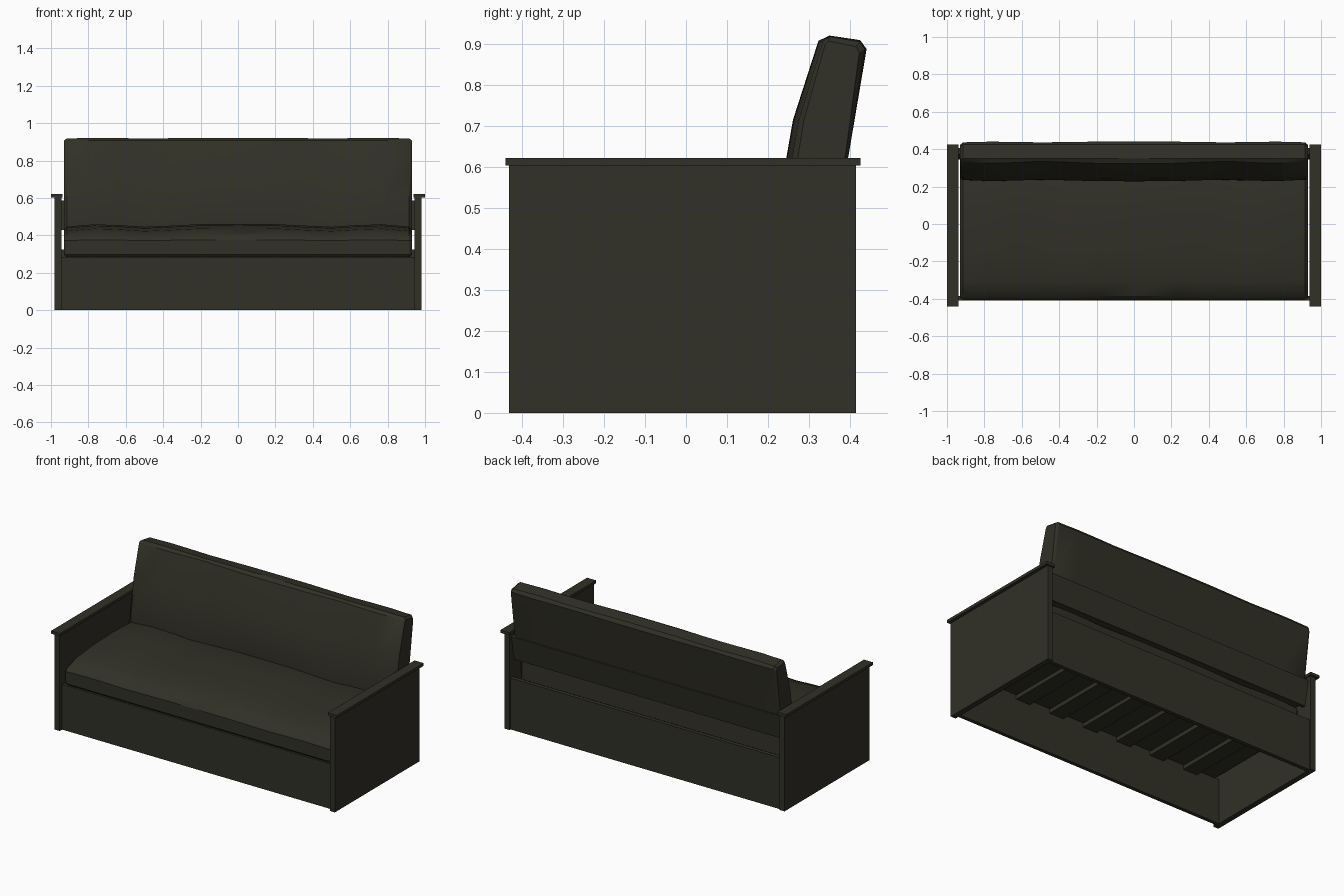
import bpy, bmesh, math

if "Cube" in bpy.data.objects:
    bpy.data.objects.remove(bpy.data.objects["Cube"])

olive = bpy.data.materials.new("dark_olive")
olive.diffuse_color = (0.031, 0.030, 0.020, 1)
olive.use_nodes = True
olive.node_tree.nodes["Principled BSDF"].inputs["Base Color"].default_value = olive.diffuse_color


def finish(name, bm):
    bmesh.ops.recalc_face_normals(bm, faces=bm.faces[:])
    me = bpy.data.meshes.new(name)
    bm.to_mesh(me)
    bm.free()
    ob = bpy.data.objects.new(name, me)
    ob.data.materials.append(olive)
    bpy.context.collection.objects.link(ob)
    return ob


def box(name, x, y, z):
    bm = bmesh.new()
    bmesh.ops.create_cube(bm, size=1)
    for v in bm.verts:
        v.co.x = x[0] + (v.co.x + 0.5) * (x[1] - x[0])
        v.co.y = y[0] + (v.co.y + 0.5) * (y[1] - y[0])
        v.co.z = z[0] + (v.co.z + 0.5) * (z[1] - z[0])
    return finish(name, bm)


def loft(name, profile, stations, smooth=True):
    """Sweep a (y, z, wave_y, wave_z) profile along x; station = (x, inset, wave)."""
    cy = sum(p[0] for p in profile) / len(profile)
    cz = sum(p[1] for p in profile) / len(profile)
    hy = max(abs(p[0] - cy) for p in profile)
    hz = max(abs(p[1] - cz) for p in profile)
    bm = bmesh.new()
    rings = []
    for x, inset, wave in stations:
        rings.append([bm.verts.new((x,
                      cy + (y - cy) * (1 - inset / hy) + wy * wave,
                      cz + (z - cz) * (1 - inset / hz) + wz * wave))
                      for y, z, wy, wz in profile])
    n = len(profile)
    for a, b in zip(rings, rings[1:]):
        for i in range(n):
            bm.faces.new((a[i], a[(i + 1) % n], b[(i + 1) % n], b[i]))
    bm.faces.new(rings[0])
    bm.faces.new(rings[-1])
    ob = finish(name, bm)
    if smooth:
        bpy.ops.object.select_all(action='DESELECT')
        ob.select_set(True)
        bpy.context.view_layer.objects.active = ob
        bpy.ops.object.shade_smooth_by_angle(angle=math.radians(32))
    return ob


# Arms: side panels with overhanging caps
for s, side in ((-1, "left"), (1, "right")):
    box(side + "_arm_panel", sorted((s * 0.945, s * 0.98)), (-0.432, 0.415), (0, 0.606))
    box(side + "_arm_cap", sorted((s * 0.937, s * 1.0)), (-0.44, 0.426), (0.604, 0.622))

# Base panels, open underneath
box("front_panel", (-0.946, 0.946), (-0.408, -0.385), (0, 0.285))
box("back_panel", (-0.946, 0.946), (0.38, 0.405), (0, 0.325))

# Slats under the seat
for i in range(7):
    c = (i - 3) * 0.245
    box("seat_slat", (c - 0.05, c + 0.05), (-0.386, 0.381), (0.255, 0.28))

# Tilted board behind the back cushion
board = [(0.345, 0.43, 0, 0), (0.367, 0.428, 0, 0), (0.396, 0.583, 0, 0), (0.374, 0.587, 0, 0)]
loft("back_board", board, [(-0.946, 0, 0), (0.946, 0, 0)], smooth=False)

# Soft cushions with gentle waves along their length
half = [(0.93, 0.012, -0.014), (0.915, 0, -0.008), (0.77, 0, 0.004),
        (0.64, 0, 0.0), (0.5, 0, -0.009), (0.36, 0, -0.003), (0.2, 0, 0.005)]
stations = [(-x, i, w) for x, i, w in half] + [(0, 0, 0.006)] + half[::-1]

seat = [(-0.393, 0.283, 0, 0), (-0.405, 0.297, 0, 0), (-0.405, 0.375, 0, 0.3),
        (-0.385, 0.402, 0, 0.7), (-0.31, 0.432, 0, 1), (-0.15, 0.448, 0, 1),
        (0.05, 0.455, 0, 1), (0.25, 0.449, 0, 1), (0.33, 0.425, 0, 0.5),
        (0.335, 0.30, 0, 0), (0.32, 0.283, 0, 0)]
loft("seat_cushion", seat, stations)

back = [(0.235, 0.425, 0, 0), (0.232, 0.48, -0.6, 0), (0.247, 0.60, -1, 0),
        (0.267, 0.715, -1, 0), (0.328, 0.908, -0.8, 0), (0.350, 0.92, 0, 0.15),
        (0.425, 0.908, 0, 0.3), (0.439, 0.888, 0.3, 0), (0.397, 0.63, 0, 0),
        (0.362, 0.43, 0, 0)]
loft("back_cushion", back, stations)
